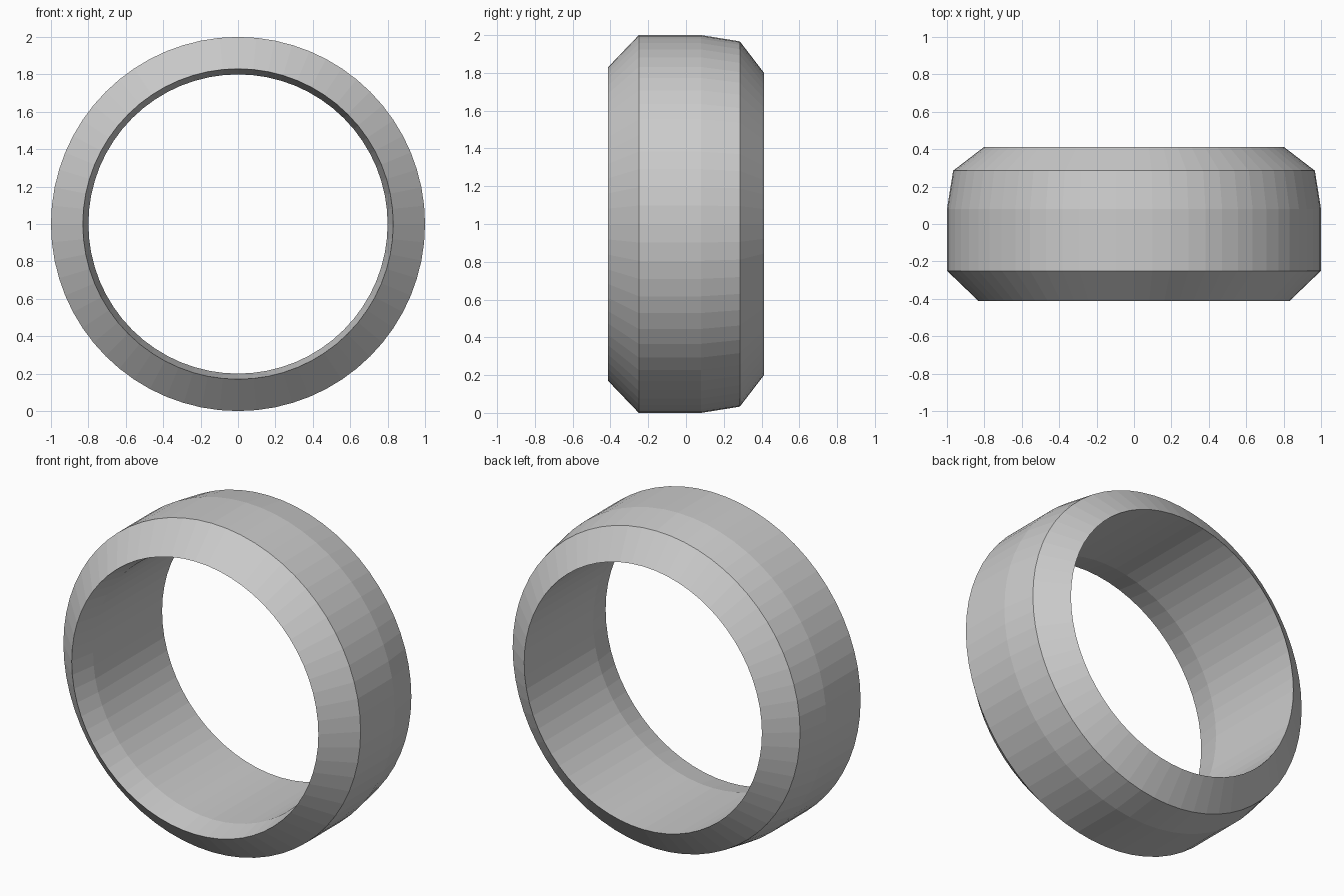
import bpy
import bmesh
from math import tau
from mathutils import Matrix, Vector

cube = bpy.data.objects.get("Cube")
if cube:
    bpy.data.objects.remove(cube, do_unlink=True)

SEGMENTS = 64

# Plain grey material
grey = bpy.data.materials.new("plain_grey")
grey.use_nodes = True
colour = (0.6, 0.6, 0.6, 1)
grey.diffuse_color = colour
grey.node_tree.nodes["Principled BSDF"].inputs["Base Color"].default_value = colour

# Closed ring cross-section as (depth, radius): outer wall, then bore
profile = [
    (-0.413, 0.83), (-0.25, 1.0), (0.08, 1.0),
    (0.285, 0.967), (0.413, 0.80), (-0.25, 0.80),
]

# Sweep the cross-section around the depth axis
bm = bmesh.new()
rings = []
for i in range(SEGMENTS):
    turn = Matrix.Rotation(tau * i / SEGMENTS, 3, "Y")
    rings.append([bm.verts.new(turn @ Vector((r, y, 0)) + Vector((0, 0, 1)))
                  for y, r in profile])
for i, ring in enumerate(rings):
    following = rings[(i + 1) % SEGMENTS]
    for j in range(len(profile)):
        k = (j + 1) % len(profile)
        bm.faces.new((ring[j], ring[k], following[k], following[j]))
bmesh.ops.recalc_face_normals(bm, faces=bm.faces)

# Faceted ring band
mesh = bpy.data.meshes.new("ring_band")
bm.to_mesh(mesh)
bm.free()
mesh.materials.append(grey)
band = bpy.data.objects.new("ring_band", mesh)
bpy.context.collection.objects.link(band)
